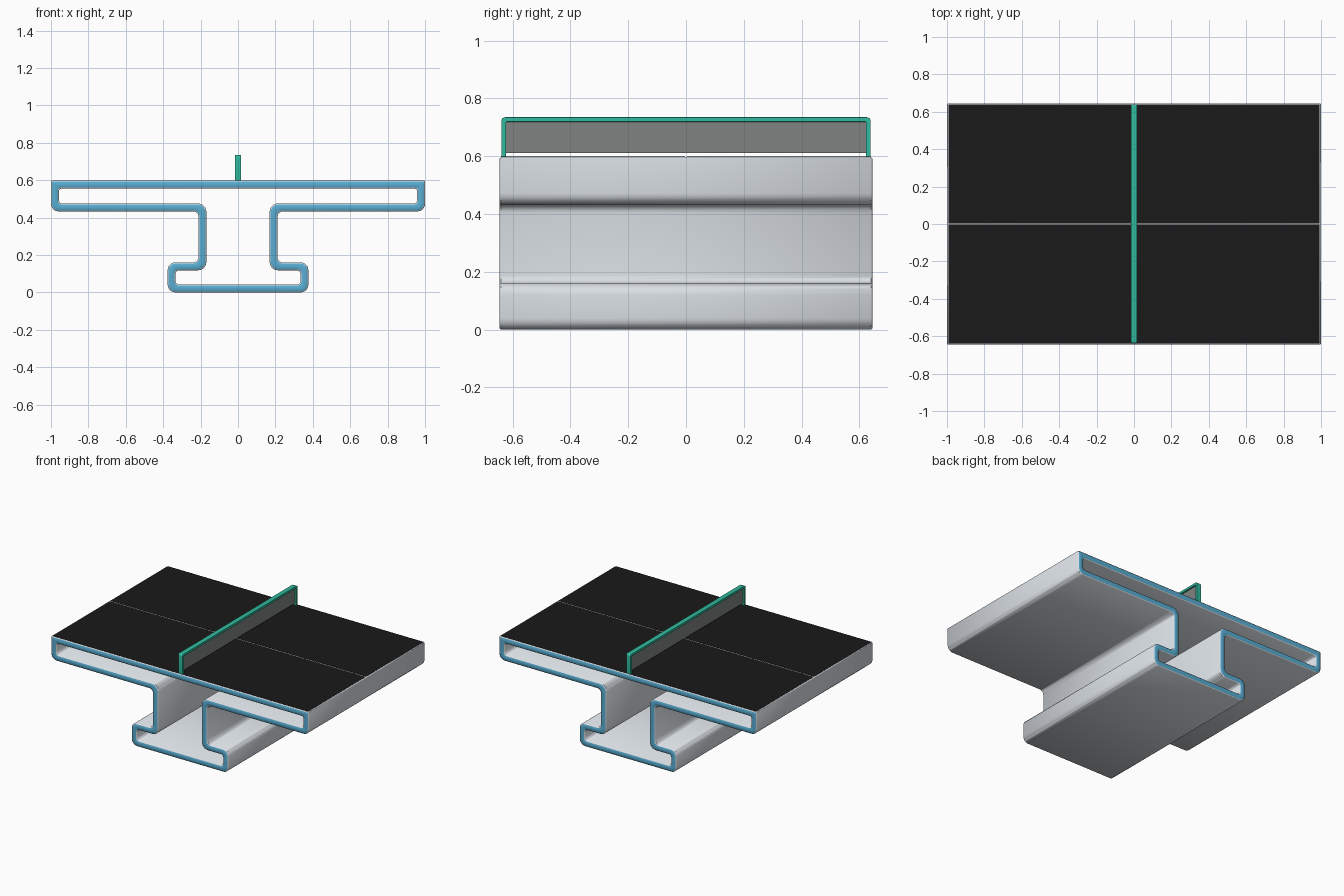
import bpy, bmesh
from math import radians
from mathutils import Vector

if "Cube" in bpy.data.objects:
    bpy.data.objects.remove(bpy.data.objects["Cube"])

HALF_Y = 0.645
WALL = 0.042
BEV = 0.005
SEG = 6


def material(name, rgb):
    m = bpy.data.materials.new(name)
    m.diffuse_color = (*rgb, 1)
    m.use_nodes = True
    m.node_tree.nodes["Principled BSDF"].inputs["Base Color"].default_value = m.diffuse_color
    return m


def finish(name, bm, mats, angle=35):
    bmesh.ops.recalc_face_normals(bm, faces=bm.faces[:])
    me = bpy.data.meshes.new(name)
    bm.to_mesh(me)
    bm.free()
    for m in mats:
        me.materials.append(m)
    ob = bpy.data.objects.new(name, me)
    bpy.context.collection.objects.link(ob)
    bpy.ops.object.select_all(action='DESELECT')
    ob.select_set(True)
    bpy.context.view_layer.objects.active = ob
    bpy.ops.object.shade_smooth_by_angle(angle=radians(angle))
    return ob


def rounded(points):
    """Round each (x, z, radius) corner of a closed right-angled outline."""
    out = []
    n = len(points)
    for i, (x, z, r) in enumerate(points):
        p = Vector((x, z))
        a = (Vector(points[i - 1][:2]) - p).normalized()
        b = (Vector(points[(i + 1) % n][:2]) - p).normalized()
        centre = p + (a + b) * r
        for k in range(SEG + 1):
            t = radians(90 * k / SEG)
            from math import sin, cos
            out.append(centre - b * r * cos(t) - a * r * sin(t))
    return out


def outline(t):
    """Table cross-section, moved inward by t."""
    convex = 0.04 - 0.5 * t
    concave = 0.03 + 0.35 * t
    right = [
        (1 - t, 0.597 - t, 0.005 + 0.3 * t),
        (1 - t, 0.433 + t, convex),
        (0.211 - t, 0.433 + t, concave),
        (0.211 - t, 0.160 - t, concave),
        (0.376 - t, 0.160 - t, convex),
        (0.376 - t, t, convex),
    ]
    return rounded(right + [(-x, z, r) for x, z, r in reversed(right)])


grey = material("shell_grey", (0.70, 0.74, 0.78))
blue = material("edge_blue", (0.10, 0.42, 0.65))
black = material("top_black", (0.01, 0.01, 0.01))
teal = material("net_teal", (0.03, 0.50, 0.35))
mesh_grey = material("net_grey", (0.22, 0.23, 0.23))

# Hollow table body: closed sequence of rings around the wall thickness
bm = bmesh.new()
h, e = HALF_Y, HALF_Y - BEV
sections = [(0, -e), (BEV, -h), (WALL - BEV, -h), (WALL, -e),
            (WALL, e), (WALL - BEV, h), (BEV, h), (0, e)]
rings = [[bm.verts.new((p.x, y, p.y)) for p in outline(t)] for t, y in sections]
for i, ring in enumerate(rings):
    nxt = rings[(i + 1) % len(rings)]
    for j in range(len(ring)):
        k = (j + 1) % len(ring)
        f = bm.faces.new((ring[j], ring[k], nxt[k], nxt[j]))
        f.material_index = 1 if i in (1, 5) else 0   # blue end faces
finish("table_body", bm, [grey, blue], 50)


def box(name, lo, hi, mat):
    bm = bmesh.new()
    bmesh.ops.create_cube(bm, size=1)
    lo, hi = Vector(lo), Vector(hi)
    for v in bm.verts:
        v.co = (lo + hi) / 2 + v.co * (hi - lo)
    return finish(name, bm, [mat])


# Black playing surface halves with a thin line between them
for name, y0, y1 in (("top_panel_front", -0.64, -0.004), ("top_panel_back", 0.004, 0.64)):
    box(name, (-0.992, y0, 0.592), (0.992, y1, 0.5985), black)

# Net panel
box("net_panel", (-0.005, -0.63, 0.611), (0.005, 0.63, 0.725), mesh_grey)

# Net border: inverted U with rounded upper corners
Y, W, Z0, Z1 = 0.639, 0.016, 0.595, 0.735
u = rounded([(-Y, Z0, 0.001), (-Y, Z1, 0.014), (Y, Z1, 0.014), (Y, Z0, 0.001),
             (Y - W, Z0, 0.001), (Y - W, Z1 - W, 0.003),
             (-Y + W, Z1 - W, 0.003), (-Y + W, Z0, 0.001)])
bm = bmesh.new()
face = bm.faces.new([bm.verts.new((-0.017, p.x, p.y)) for p in u])
res = bmesh.ops.extrude_face_region(bm, geom=[face])
for v in res["geom"]:
    if isinstance(v, bmesh.types.BMVert):
        v.co.x = 0.017
border = finish("net_border", bm, [teal])
bev = border.modifiers.new("soft_edges", 'BEVEL')
bev.width = 0.006
bev.segments = 3
bev.limit_method = 'ANGLE'
bev.angle_limit = radians(50)
